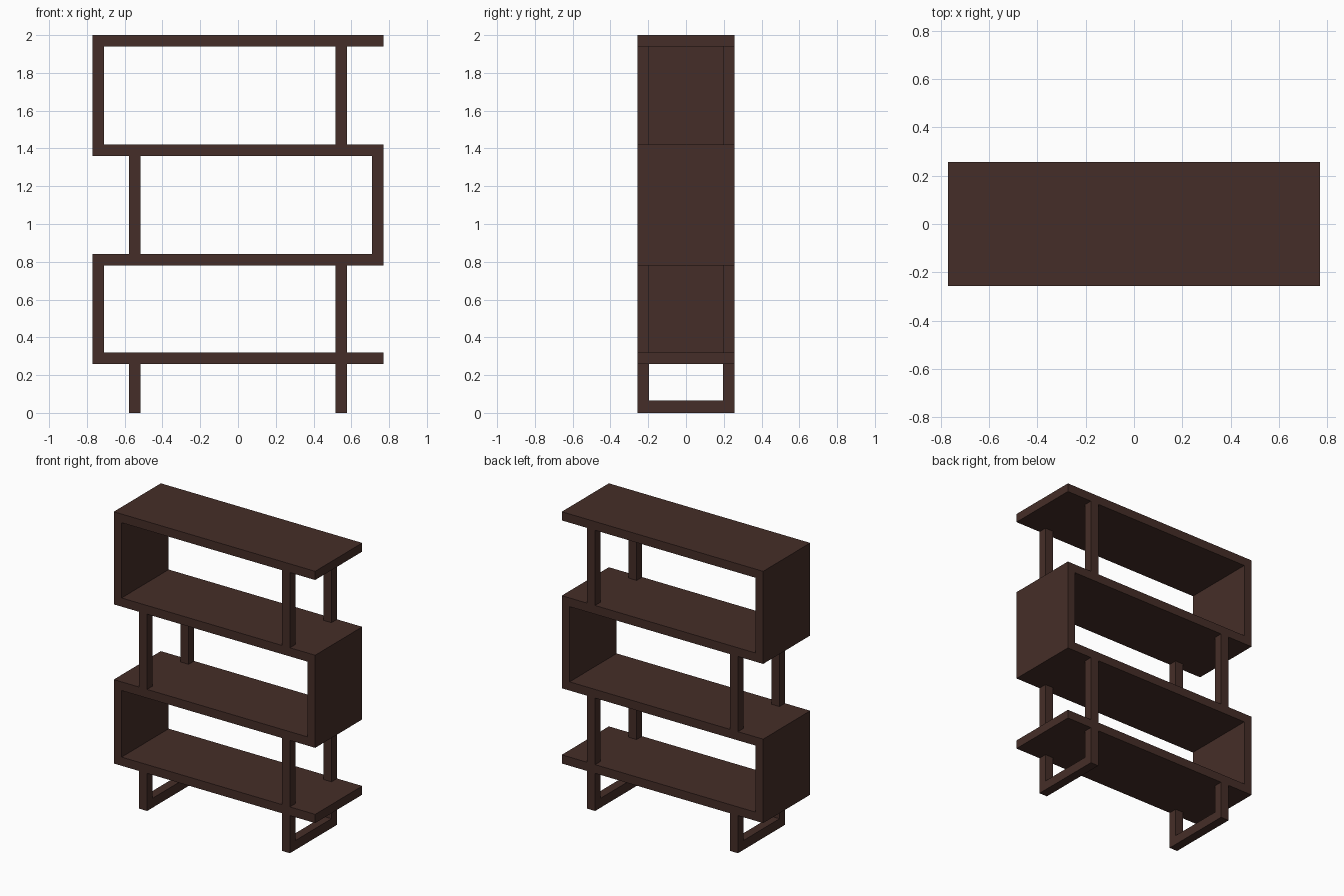
import bpy, bmesh

if "Cube" in bpy.data.objects:
    bpy.data.objects.remove(bpy.data.objects["Cube"])

W, D, T = 0.77, 0.257, 0.06          # half width, half depth, board thickness
SHELVES = [0.26, 0.78, 1.36, 1.94]   # underside of each shelf
POST_X = 0.546                       # post centre line

wood = bpy.data.materials.new("dark_wood")
wood.diffuse_color = (0.06, 0.027, 0.021, 1)
wood.use_nodes = True
wood.node_tree.nodes["Principled BSDF"].inputs["Base Color"].default_value = wood.diffuse_color


def extrude_profile(name, pts, axis, start, end):
    """Extrude a closed 2D profile: axis 'y' takes (x, z), axis 'x' takes (y, z)."""
    bm = bmesh.new()
    place = (lambda a, b: (a, start, b)) if axis == 'y' else (lambda a, b: (start, a, b))
    face = bm.faces.new([bm.verts.new(place(a, b)) for a, b in pts])
    res = bmesh.ops.extrude_face_region(bm, geom=[face])
    verts = [g for g in res["geom"] if isinstance(g, bmesh.types.BMVert)]
    d = end - start
    bmesh.ops.translate(bm, verts=verts, vec=(0, d, 0) if axis == 'y' else (d, 0, 0))
    bmesh.ops.recalc_face_normals(bm, faces=bm.faces)
    me = bpy.data.meshes.new(name)
    bm.to_mesh(me)
    bm.free()
    me.materials.append(wood)
    ob = bpy.data.objects.new(name, me)
    bpy.context.collection.objects.link(ob)
    return ob


# Winding shelf body: up one edge of the ribbon, then back down the other
z0, z1, z2, z3 = SHELVES
i = W - T
body = [(W, z0), (-W, z0), (-W, z1 + T), (i, z1 + T), (i, z2), (-W, z2),
        (-W, z3 + T), (W, z3 + T), (W, z3), (-i, z3), (-i, z2 + T),
        (W, z2 + T), (W, z1), (-i, z1), (-i, z0 + T), (W, z0 + T)]
extrude_profile("winding_shelf", body, 'y', -D, D)

# Pairs of posts on the open side of each bay
h = 0.031
bays = [("lower", 1), ("middle", -1), ("upper", 1)]
for n, (label, side) in enumerate(bays):
    lo, hi = SHELVES[n] + T, SHELVES[n + 1]
    x = side * POST_X
    rect = [(x - h, lo), (x + h, lo), (x + h, hi), (x - h, hi)]
    extrude_profile(label + "_front_post", rect, 'y', -D, -D + T)
    extrude_profile(label + "_back_post", rect, 'y', D - T, D)

# U-shaped sled legs
d = D - T
sled = [(-D, z0), (-D, 0), (D, 0), (D, z0), (d, z0), (d, 0.065), (-d, 0.065), (-d, z0)]
for label, side in (("left", -1), ("right", 1)):
    extrude_profile(label + "_sled_leg", sled, 'x', side * POST_X - h, side * POST_X + h)
